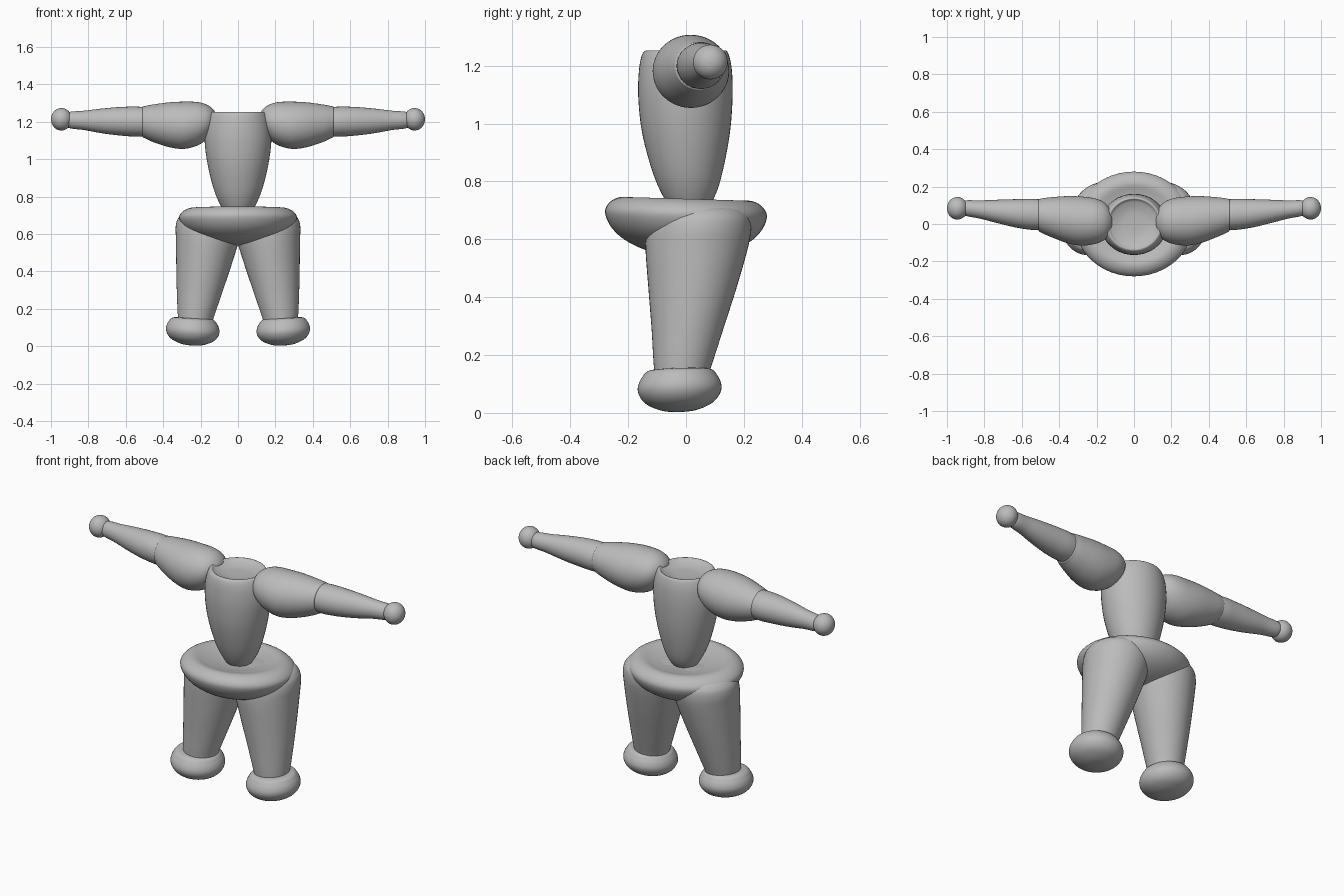
import bpy, bmesh, math
from mathutils import Vector

SEGMENTS = 48
STEPS = 6

grey = bpy.data.materials.new("plain grey")
grey.diffuse_color = (0.5, 0.5, 0.5, 1)


def spline(p, i, t):
    """Catmull-Rom point between rows i and i + 1."""
    a, b = p[max(i - 1, 0)], p[i]
    c, d = p[i + 1], p[min(i + 2, len(p) - 1)]
    return [0.5 * (2 * q + (r - o) * t + (2 * o - 5 * q + 4 * r - s) * t * t
                   + (3 * q - o - 3 * r + s) * t ** 3)
            for o, q, r, s in zip(a, b, c, d)]


def loft(name, rows, axis="z", mirror=False, slope=(0, 0)):
    """Smooth body through rows of (cx, cy, cz, radius 1, radius 2)."""
    path = [spline(rows, i, k / STEPS)
            for i in range(len(rows) - 1) for k in range(STEPS)]
    path.append(list(rows[-1]))
    bm = bmesh.new()
    rings = []
    for x, y, z, a, b in path:
        ring = []
        for k in range(SEGMENTS):
            t = 2 * math.pi * k / SEGMENTS
            u, v = max(a, 0) * math.cos(t), max(b, 0) * math.sin(t)
            if axis == "z":
                co = Vector((x + u, y + v, z + slope[0] * u + slope[1] * v))
            else:
                co = Vector((x, y + u, z + v))
            ring.append(bm.verts.new(co))
        rings.append(ring)
    for r, s in zip(rings, rings[1:]):
        for k in range(SEGMENTS):
            n = (k + 1) % SEGMENTS
            bm.faces.new((r[k], r[n], s[n], s[k]))
    bmesh.ops.remove_doubles(bm, verts=bm.verts, dist=0.0002)
    bmesh.ops.recalc_face_normals(bm, faces=bm.faces)
    for f in bm.faces:
        f.smooth = True
    mesh = bpy.data.meshes.new(name)
    bm.to_mesh(mesh)
    bm.free()
    mesh.materials.append(grey)
    obj = bpy.data.objects.new(name, mesh)
    bpy.context.collection.objects.link(obj)
    if mirror:
        obj.modifiers.new("other side", "MIRROR").use_axis[0] = True
    return obj


# Torso: tapered barrel with a shallow dished top
loft("torso", [
    (0, 0.01, 0.68, 0, 0), (0, 0.01, 0.695, 0.05, 0.05),
    (0, 0.01, 0.75, 0.092, 0.09), (0, 0.005, 0.84, 0.13, 0.123),
    (0, 0, 0.97, 0.162, 0.152), (0, -0.002, 1.09, 0.178, 0.163),
    (0, -0.002, 1.18, 0.174, 0.161), (0, -0.002, 1.235, 0.158, 0.151),
    (0, 0, 1.253, 0.142, 0.137), (0, 0, 1.24, 0.122, 0.12),
    (0, 0, 1.225, 0.07, 0.07), (0, 0, 1.222, 0, 0)])

# Hips: wide bowl with a dished top
loft("hips", [
    (0, 0, 0.537, 0, 0), (0, 0, 0.552, 0.13, 0.115),
    (0, 0, 0.585, 0.225, 0.2), (0, 0, 0.63, 0.287, 0.255),
    (0, 0, 0.685, 0.315, 0.28), (0, 0, 0.722, 0.293, 0.262),
    (0, 0, 0.74, 0.245, 0.22), (0, 0, 0.728, 0.18, 0.165),
    (0, 0, 0.715, 0.1, 0.09), (0, 0, 0.71, 0, 0)], slope=(0, -0.03))

# Legs: tapered columns with domed tops
loft("legs", [
    (0.23, -0.018, 0.08, 0, 0), (0.23, -0.018, 0.09, 0.08, 0.08),
    (0.225, -0.0125, 0.155, 0.096, 0.098), (0.205, 0.005, 0.29, 0.122, 0.124),
    (0.183, 0.022, 0.43, 0.147, 0.152), (0.162, 0.037, 0.57, 0.17, 0.177),
    (0.153, 0.045, 0.64, 0.18, 0.18), (0.152, 0.05, 0.685, 0.167, 0.165),
    (0.155, 0.055, 0.712, 0.12, 0.12), (0.155, 0.055, 0.72, 0, 0)], mirror=True)

# Feet: squat rounded pads
loft("feet", [
    (0.242, -0.022, 0.003, 0, 0), (0.242, -0.022, 0.008, 0.055, 0.055),
    (0.242, -0.022, 0.028, 0.106, 0.107), (0.242, -0.022, 0.055, 0.134, 0.135),
    (0.242, -0.022, 0.088, 0.143, 0.145), (0.242, -0.022, 0.125, 0.13, 0.131),
    (0.242, -0.022, 0.15, 0.098, 0.1), (0.242, -0.022, 0.148, 0, 0)],
    mirror=True, slope=(0.05, 0.03))

# Upper arms: bulging shoulders narrowing to the elbow
loft("upper_arms", [
    (0.113, 0.015, 1.215, 0, 0), (0.122, 0.015, 1.212, 0.05, 0.04),
    (0.155, 0.015, 1.202, 0.097, 0.083), (0.21, 0.015, 1.19, 0.122, 0.114),
    (0.285, 0.016, 1.181, 0.131, 0.126), (0.36, 0.024, 1.183, 0.125, 0.121),
    (0.44, 0.036, 1.19, 0.107, 0.104), (0.495, 0.045, 1.197, 0.091, 0.087),
    (0.513, 0.048, 1.2, 0.076, 0.073), (0.515, 0.048, 1.2, 0, 0)],
    axis="x", mirror=True)

# Forearms: slim tapers to the wrist
loft("forearms", [
    (0.46, 0.048, 1.2, 0, 0), (0.475, 0.048, 1.2, 0.07, 0.07),
    (0.53, 0.051, 1.2, 0.083, 0.08), (0.62, 0.056, 1.202, 0.077, 0.077),
    (0.72, 0.066, 1.204, 0.064, 0.067), (0.82, 0.077, 1.207, 0.049, 0.052),
    (0.91, 0.086, 1.209, 0.038, 0.04), (0.92, 0.086, 1.209, 0, 0)],
    axis="x", mirror=True)

# Hands: small balls
ball = [(0.944 - 0.056 * math.cos(math.pi * i / 8), 0.084, 1.213,
         0.06 * math.sin(math.pi * i / 8), 0.06 * math.sin(math.pi * i / 8))
        for i in range(9)]
loft("hands", ball, axis="x", mirror=True)
